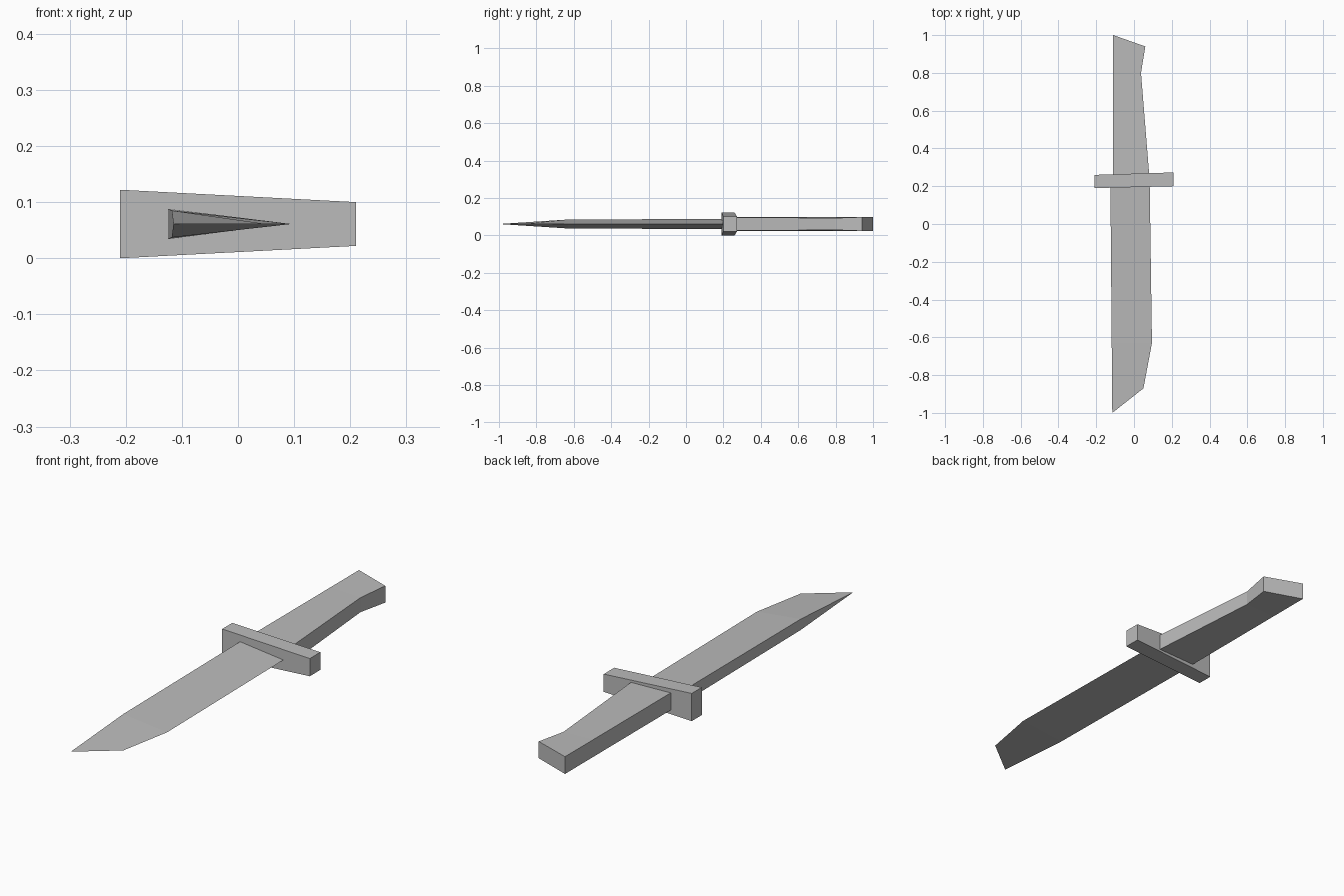
import bpy
import bmesh

cube = bpy.data.objects.get("Cube")
if cube:
    bpy.data.objects.remove(cube, do_unlink=True)

MID_Z = 0.061

# One plain grey for the whole knife
grey = bpy.data.materials.new("plain grey")
grey.use_nodes = True
colour = (0.5, 0.5, 0.5, 1)
grey.diffuse_color = colour
grey.node_tree.nodes["Principled BSDF"].inputs["Base Color"].default_value = colour


def loft(name, sections):
    """Join four-cornered sections; each is (spine, belly), each end (x, y, half thickness)."""
    bm = bmesh.new()
    rings = []
    for spine, belly in sections:
        ring = []
        for (x, y, half), sign in ((spine, 1), (belly, 1), (belly, -1), (spine, -1)):
            ring.append(bm.verts.new((x, y, MID_Z + sign * half)))
        rings.append(ring)
    for a, b in zip(rings, rings[1:]):
        for i in range(4):
            j = (i + 1) % 4
            bm.faces.new((a[i], a[j], b[j], b[i]))
    bm.faces.new(rings[0])
    bm.faces.new(rings[-1])
    # Collapse the sharp edge and the point
    bmesh.ops.remove_doubles(bm, verts=bm.verts, dist=0.0001)
    bmesh.ops.recalc_face_normals(bm, faces=bm.faces)
    mesh = bpy.data.meshes.new(name)
    bm.to_mesh(mesh)
    bm.free()
    mesh.materials.append(grey)
    obj = bpy.data.objects.new(name, mesh)
    bpy.context.collection.objects.link(obj)
    return obj


# Blade: wedge section, thick spine and sharp belly, angled tip
loft("blade", [
    ((-0.125, 0.22, 0.027), (0.083, 0.22, 0)),
    ((-0.118, -0.63, 0.024), (0.095, -0.63, 0)),
    ((-0.115, -1.0, 0), (0.05, -0.87, 0)),
])

# Guard: tapered cross bar
loft("guard", [
    ((-0.21, 0.19, 0.061), (0.21, 0.20, 0.039)),
    ((-0.21, 0.26, 0.061), (0.21, 0.273, 0.039)),
])

# Handle: narrows towards a flared butt
loft("handle", [
    ((-0.11, 0.23, 0.038), (0.083, 0.23, 0.036)),
    ((-0.11, 0.80, 0.038), (0.037, 0.80, 0.032)),
    ((-0.11, 1.0, 0.038), (0.06, 0.94, 0.037)),
])
